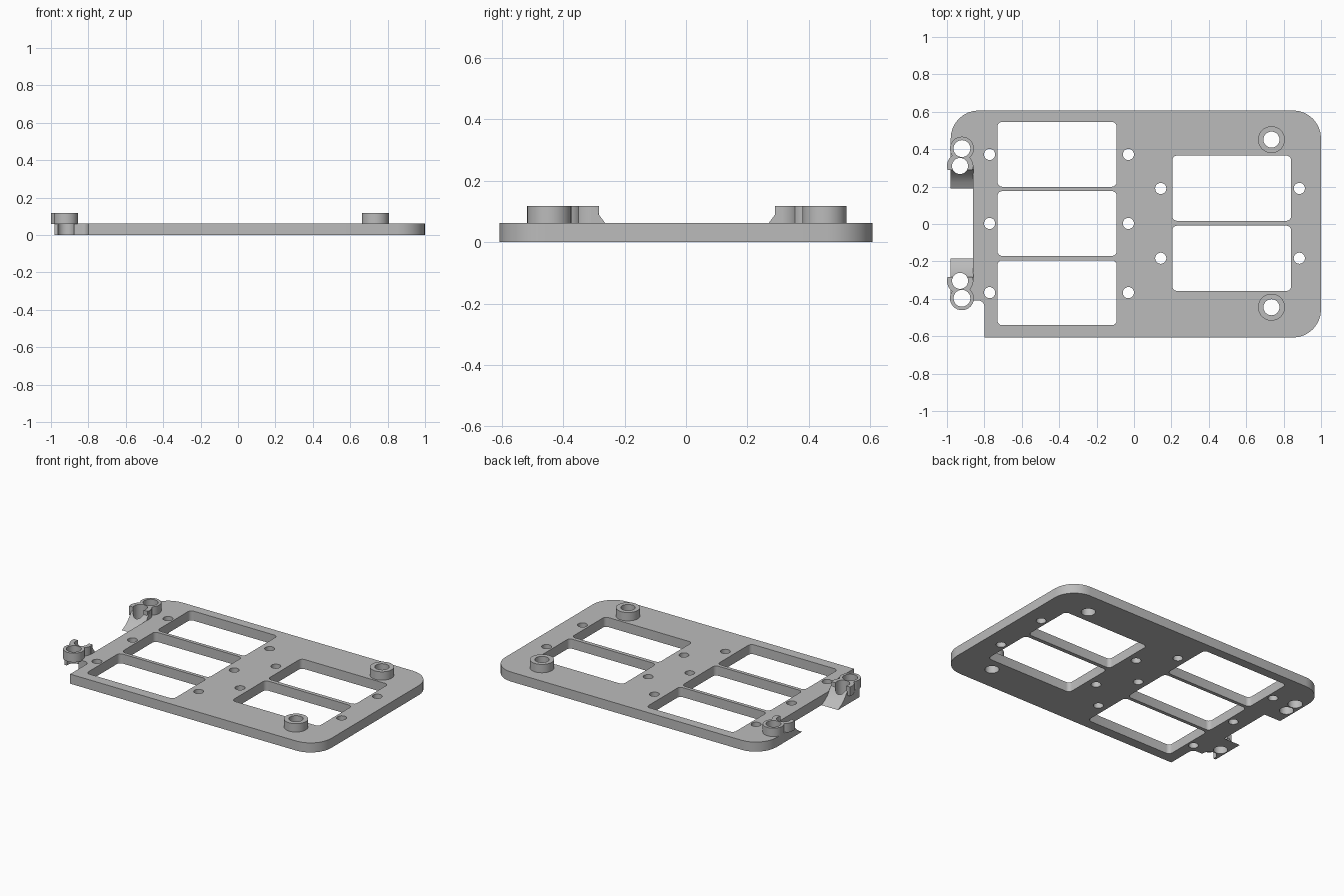
import bpy, bmesh, math
from mathutils import Vector

cube = bpy.data.objects.get("Cube")
if cube:
    bpy.data.objects.remove(cube, do_unlink=True)

grey = bpy.data.materials.new("plain grey")
grey.use_nodes = True
colour = (0.5, 0.5, 0.5, 1)
grey.diffuse_color = colour
grey.node_tree.nodes["Principled BSDF"].inputs["Base Color"].default_value = colour

THICK, TOP = 0.063, 0.118


def arc(cx, cy, r, start, end, steps=8):
    """Points along an arc, angles in degrees."""
    angles = [math.radians(start + (end - start) * i / steps) for i in range(steps + 1)]
    return [(cx + r * math.cos(a), cy + r * math.sin(a)) for a in angles]


def circle(cx, cy, r, steps=32):
    return arc(cx, cy, r, 0, 360, steps)[:-1]


def rounded_rect(x0, x1, y0, y1, r=0.025):
    return (arc(x1 - r, y1 - r, r, 0, 90, 4) + arc(x0 + r, y1 - r, r, 90, 180, 4)
            + arc(x0 + r, y0 + r, r, 180, 270, 4) + arc(x1 - r, y0 + r, r, 270, 360, 4))


def add_prism(bm, points, depth):
    """Extrude a closed loop of 3D points along the depth vector."""
    face = bm.faces.new([bm.verts.new(p) for p in points])
    out = bmesh.ops.extrude_face_region(bm, geom=[face], use_keep_orig=True)
    verts = [v for v in out["geom"] if isinstance(v, bmesh.types.BMVert)]
    bmesh.ops.translate(bm, verts=verts, vec=Vector(depth))


def make_object(name, prisms):
    bm = bmesh.new()
    for points, depth in prisms:
        add_prism(bm, points, depth)
    bmesh.ops.recalc_face_normals(bm, faces=bm.faces)
    mesh = bpy.data.meshes.new(name)
    bm.to_mesh(mesh)
    bm.free()
    mesh.materials.append(grey)
    obj = bpy.data.objects.new(name, mesh)
    bpy.context.collection.objects.link(obj)
    return obj


def upright(outline, z0, z1):
    return [(x, y, z0) for x, y in outline], (0, 0, z1 - z0)


# Plate outline with rounded corners, side recess and corner notch
outline = (arc(0.85, -0.457, 0.15, -90, 0) + arc(0.85, 0.457, 0.15, 0, 90)
           + arc(-0.83, 0.457, 0.15, 90, 180)
           + [(-0.98, 0.30), (-0.86, 0.30), (-0.86, -0.30), (-0.98, -0.30), (-0.98, -0.408)]
           + arc(-0.835, -0.443, 0.035, 90, 0) + [(-0.8, -0.607)])
parts = [make_object("base_plate", [upright(outline, 0, THICK)])]

# Windows, screw holes and boss bores, all cut by one hidden helper
cuts = [rounded_rect(-0.73, -0.093, y, y + 0.347) for y in (-0.541, -0.171, 0.199)]
cuts += [rounded_rect(0.205, 0.84, y, y + 0.349) for y in (-0.358, 0.017)]
cuts += [circle(x, y, 0.03, 20) for x in (-0.772, -0.03) for y in (-0.367, 0.003, 0.372)]
cuts += [circle(x, y, 0.03, 20) for x in (0.143, 0.884) for y in (-0.183, 0.19)]

for side, s in (("back", 1), ("front", -1)):
    shift = 0.003

    def place(points):
        return [(x, s * y + shift) for x, y in points]

    # Round boss on the left half
    parts.append(make_object(f"{side}_left_boss",
                             [upright(place(circle(0.735, 0.448, 0.072)), 0.058, TOP)]))
    # Clip: full ring joined to an open ring
    parts.append(make_object(f"{side}_clip_ring",
                             [upright(place(circle(-0.92, 0.4, 0.064)), 0.058, TOP)]))
    open_ring = arc(-0.93, 0.307, 0.07, -17, 197, 20)
    parts.append(make_object(f"{side}_clip_open_ring",
                             [upright(place(open_ring), 0.058, TOP)]))
    # Concave ramp below the open ring
    ramp = [(0.187, 0), (0.22, 0.018), (0.245, 0.037), (0.267, 0.063), (0.287, 0.09),
            (0.305, TOP), (0.312, TOP), (0.312, 0)]
    parts.append(make_object(f"{side}_clip_ramp",
                             [([(-0.98, s * y + shift, z) for y, z in ramp], (0.122, 0, 0))]))
    cuts += [place(circle(0.735, 0.448, 0.043)), place(circle(-0.92, 0.4, 0.045)),
             place(circle(-0.93, 0.307, 0.043))]

cutter = make_object("hole_cutter", [upright(c, -0.1, 0.3) for c in cuts])
cutter.hide_render = True

# Bake the cuts into each part
for obj in parts:
    mod = obj.modifiers.new("holes", "BOOLEAN")
    mod.operation = "DIFFERENCE"
    mod.solver = "EXACT"
    mod.object = cutter
graph = bpy.context.evaluated_depsgraph_get()
baked = [bpy.data.meshes.new_from_object(o.evaluated_get(graph)) for o in parts]
for obj, mesh in zip(parts, baked):
    obj.modifiers.clear()
    obj.data = mesh
bpy.data.objects.remove(cutter, do_unlink=True)

# Smooth the round walls, keep edges sharp
bpy.ops.object.select_all(action="DESELECT")
for obj in parts:
    obj.select_set(True)
bpy.context.view_layer.objects.active = parts[0]
bpy.ops.object.shade_smooth_by_angle(angle=math.radians(30))
